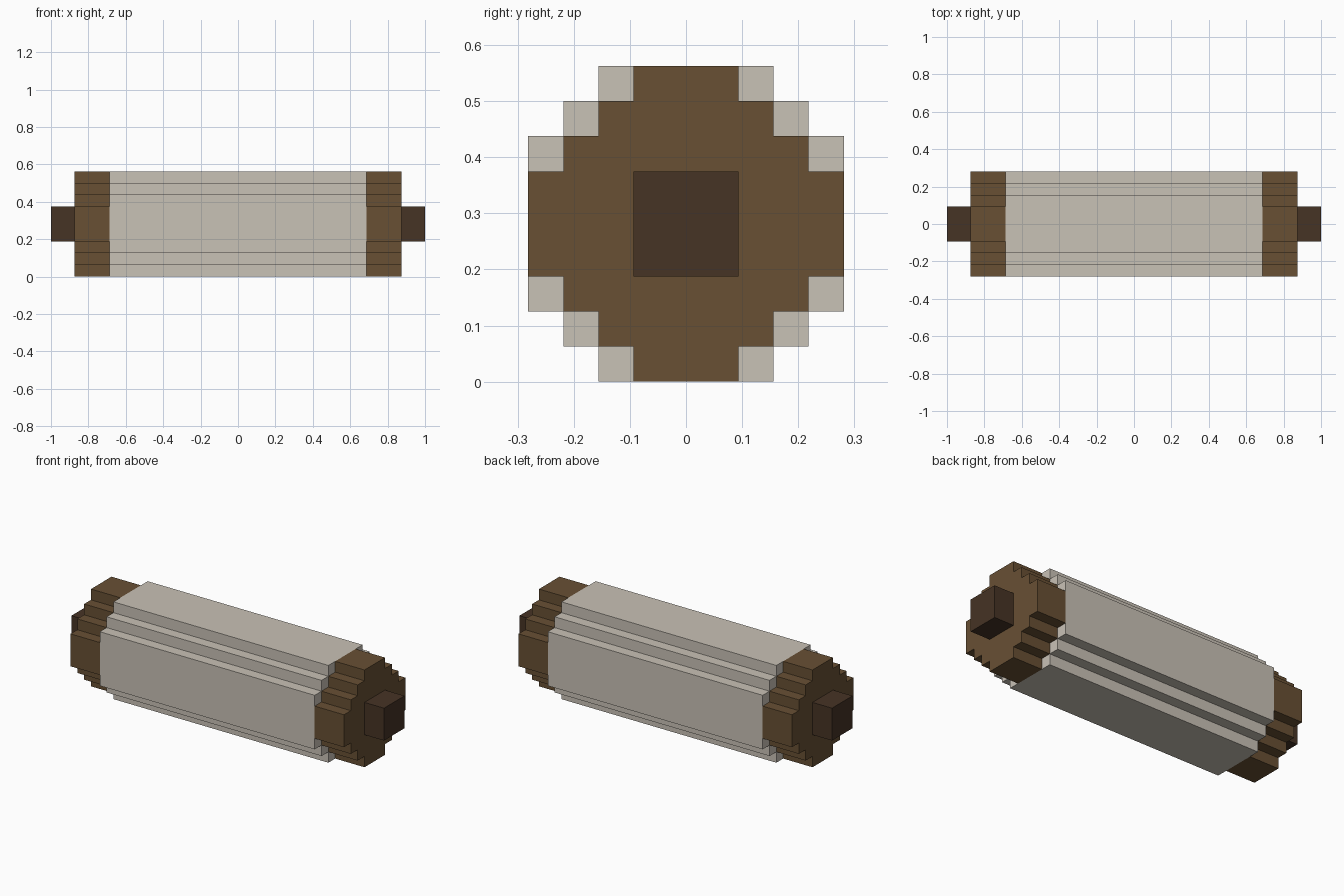
import bpy, bmesh

if "Cube" in bpy.data.objects:
    bpy.data.objects.remove(bpy.data.objects["Cube"])

U = 0.0625           # one block step
CZ = 4.5 * U         # axis height


def material(name, rgb):
    m = bpy.data.materials.new(name)
    m.diffuse_color = (*rgb, 1.0)
    m.use_nodes = True
    m.node_tree.nodes["Principled BSDF"].inputs["Base Color"].default_value = m.diffuse_color
    return m


cream = material("cream wool", (0.584, 0.539, 0.469))
brown = material("brown wood", (0.138, 0.080, 0.034))
dark = material("dark wood", (0.061, 0.033, 0.018))


def stepped_outline(steps):
    """Outline of a stepped round from (half width, half height) pairs, widest first."""
    quarter = []
    for i, (w, h) in enumerate(steps):
        if i:
            quarter.append((w, steps[i - 1][1]))   # inner corner
        quarter.append((w, h))                     # outer corner
    q2 = [(-y, z) for y, z in reversed(quarter)]
    top = quarter + q2
    return top + [(-y, -z) for y, z in top]


def prism(name, steps, x0, x1, mat):
    """Extrude a stepped outline along x."""
    bm = bmesh.new()
    pts = stepped_outline(steps)
    face = bm.faces.new([bm.verts.new((x0, y * U, CZ + z * U)) for y, z in pts])
    ext = bmesh.ops.extrude_face_region(bm, geom=[face])
    verts = [g for g in ext["geom"] if isinstance(g, bmesh.types.BMVert)]
    bmesh.ops.translate(bm, verts=verts, vec=(x1 - x0, 0, 0))
    bmesh.ops.recalc_face_normals(bm, faces=bm.faces[:])
    me = bpy.data.meshes.new(name)
    bm.to_mesh(me)
    bm.free()
    me.materials.append(mat)
    ob = bpy.data.objects.new(name, me)
    bpy.context.collection.objects.link(ob)


# Thick wrapped middle
prism("roller_body", [(4.5, 2.5), (3.5, 3.5), (2.5, 4.5)], -11 * U, 11 * U, cream)

# Wooden end caps and axle stubs on both sides
for side, s in (("left", -1), ("right", 1)):
    prism(f"{side}_end_cap", [(4.5, 1.5), (3.5, 2.5), (2.5, 3.5), (1.5, 4.5)],
          s * 11 * U, s * 14 * U, brown)
    prism(f"{side}_axle_stub", [(1.5, 1.5)], s * 14 * U, s * 16 * U, dark)
